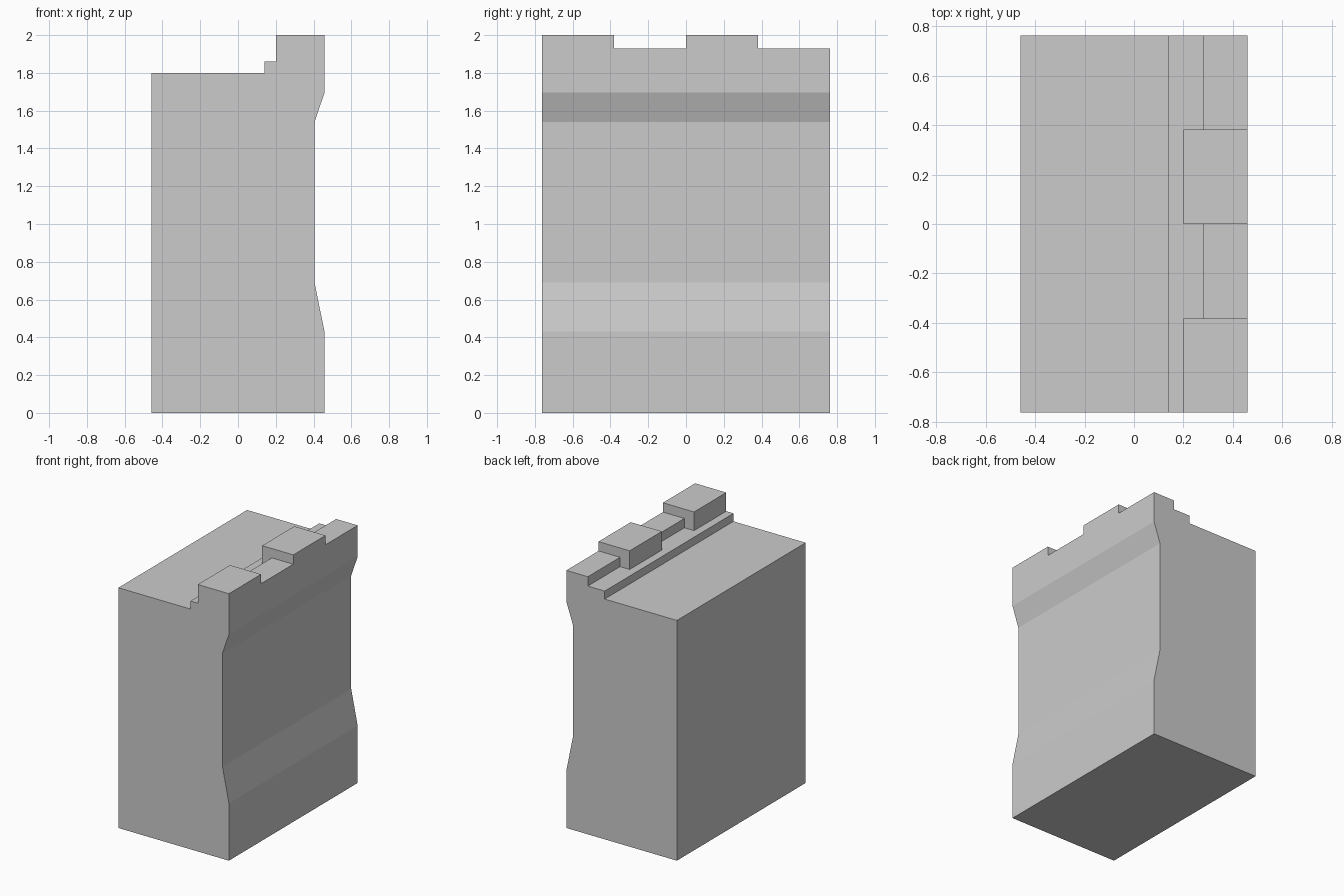
import bpy
import bmesh

if "Cube" in bpy.data.objects:
    bpy.data.objects.remove(bpy.data.objects["Cube"])

HALF_X = 0.458           # half thickness
HALF_Y = 0.762           # half length
BAY = HALF_Y / 2         # width of one merlon or one gap


def prism(name, profile, y0, y1):
    """Extrude an (x, z) profile along y."""
    bm = bmesh.new()
    face = bm.faces.new([bm.verts.new((x, y0, z)) for x, z in profile])
    ext = bmesh.ops.extrude_face_region(bm, geom=[face])
    moved = [v for v in ext["geom"] if isinstance(v, bmesh.types.BMVert)]
    bmesh.ops.translate(bm, verts=moved, vec=(0, y1 - y0, 0))
    bmesh.ops.recalc_face_normals(bm, faces=bm.faces)
    mesh = bpy.data.meshes.new(name)
    bm.to_mesh(mesh)
    bm.free()
    obj = bpy.data.objects.new(name, mesh)
    bpy.context.collection.objects.link(obj)
    return obj


# Wall section: recessed outer face, full-height parapet, step and walkway
wall = prism("castle_wall", [
    (-HALF_X, 0), (HALF_X, 0), (HALF_X, 0.43), (0.405, 0.69),
    (0.405, 1.54), (HALF_X, 1.695), (HALF_X, 2), (0.20, 2),
    (0.20, 1.86), (0.14, 1.86), (0.14, 1.80), (-HALF_X, 1.80),
], -HALF_Y, HALF_Y)

# Gaps between merlons: lowered and thinner parapet
gap_profile = [(0.17, 1.86), (0.28, 1.86), (0.28, 1.93),
               (0.6, 1.93), (0.6, 2.1), (0.17, 2.1)]
for i, (y0, y1) in enumerate([(-BAY, 0), (BAY, HALF_Y + 0.1)]):
    cutter = prism(f"gap_cutter_{i + 1}", gap_profile, y0, y1)
    cutter.hide_render = True
    cutter.hide_set(True)
    cut = wall.modifiers.new(f"gap_{i + 1}", 'BOOLEAN')
    cut.operation = 'DIFFERENCE'
    cut.solver = 'EXACT'
    cut.object = cutter
